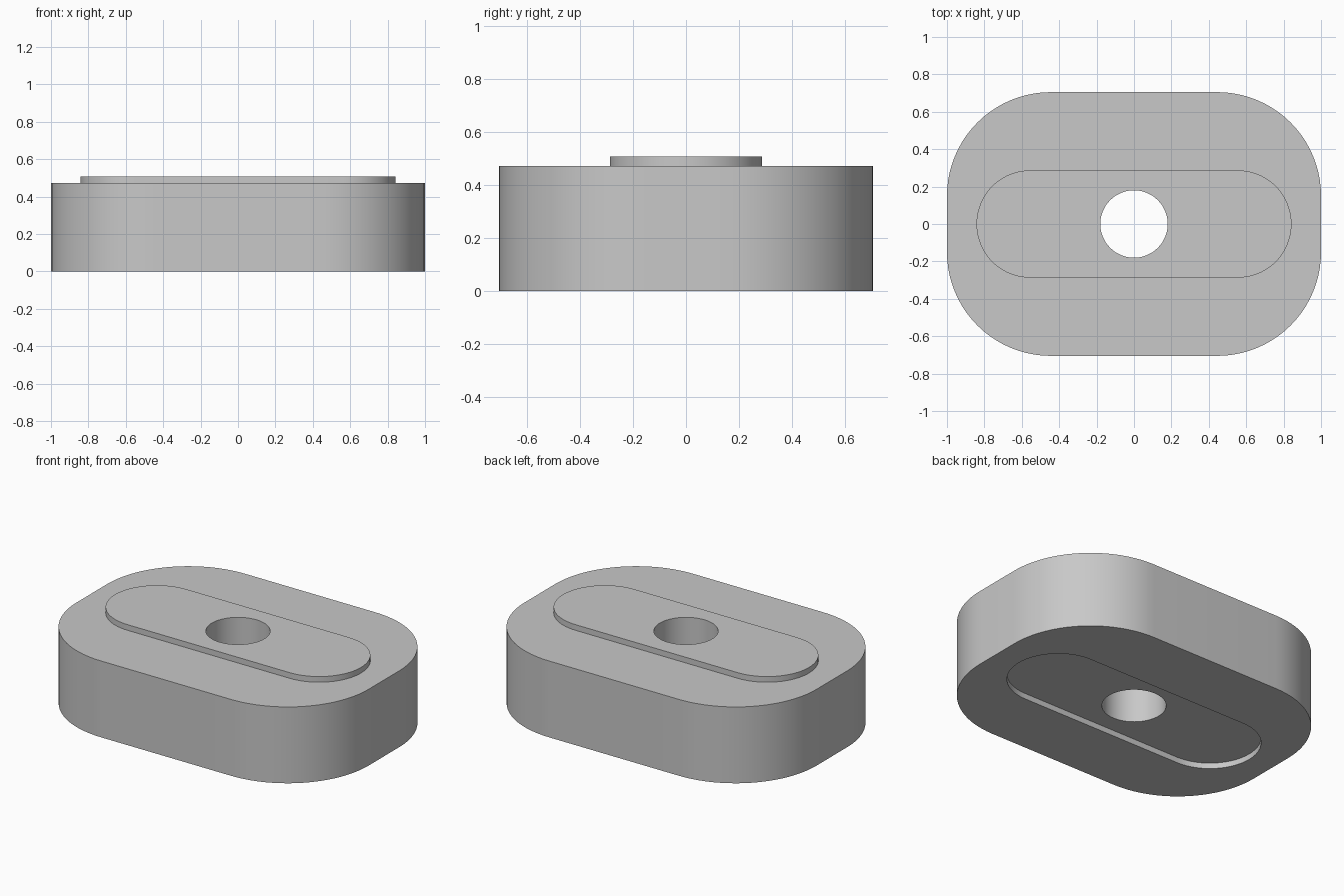
import bpy, bmesh, math

cube = bpy.data.objects.get("Cube")
if cube:
    bpy.data.objects.remove(cube, do_unlink=True)

SEGMENTS = 20            # steps per quarter-round corner
TOP, SHOULDER, RECESS = 0.507, 0.472, 0.035
BODY = (1.0, 0.705, 0.555)      # half length, half width, corner radius
KEY = (0.842, 0.287, 0.287)
BORE = (0.18, 0.18, 0.18)


def rounded_ring(bm, shape, z):
    """Rounded rectangle of vertices, counter-clockwise."""
    hx, hy, r = shape
    ring = []
    for quarter, (sx, sy) in enumerate([(1, 1), (-1, 1), (-1, -1), (1, -1)]):
        for i in range(SEGMENTS + 1):
            a = (quarter + i / SEGMENTS) * math.pi / 2
            ring.append(bm.verts.new((sx * (hx - r) + r * math.cos(a),
                                      sy * (hy - r) + r * math.sin(a), z)))
    return ring


# Closed section: outer wall, shoulder, raised key, bore, recess underneath
section = [(BODY, 0), (BODY, SHOULDER), (KEY, SHOULDER), (KEY, TOP),
           (BORE, TOP), (BORE, RECESS), (KEY, RECESS), (KEY, 0)]
bm = bmesh.new()
rings = [rounded_ring(bm, shape, z) for shape, z in section]
for k, low in enumerate(rings):
    high = rings[(k + 1) % len(rings)]
    for i in range(len(low)):
        j = (i + 1) % len(low)
        bm.faces.new((low[i], low[j], high[j], high[i]))
bmesh.ops.remove_doubles(bm, verts=bm.verts, dist=0.0001)
bmesh.ops.recalc_face_normals(bm, faces=bm.faces)

mesh = bpy.data.meshes.new("keyed_spacer_block")
bm.to_mesh(mesh)
bm.free()
block = bpy.data.objects.new("keyed_spacer_block", mesh)
bpy.context.collection.objects.link(block)

# Plain grey material
grey = bpy.data.materials.new("light_grey")
grey.use_nodes = True
colour = (0.58, 0.58, 0.58, 1)
grey.diffuse_color = colour
grey.node_tree.nodes["Principled BSDF"].inputs["Base Color"].default_value = colour
mesh.materials.append(grey)

# Smooth rounds with crisp rims
bpy.ops.object.select_all(action="DESELECT")
block.select_set(True)
bpy.context.view_layer.objects.active = block
bpy.ops.object.shade_smooth_by_angle(angle=math.radians(30))
